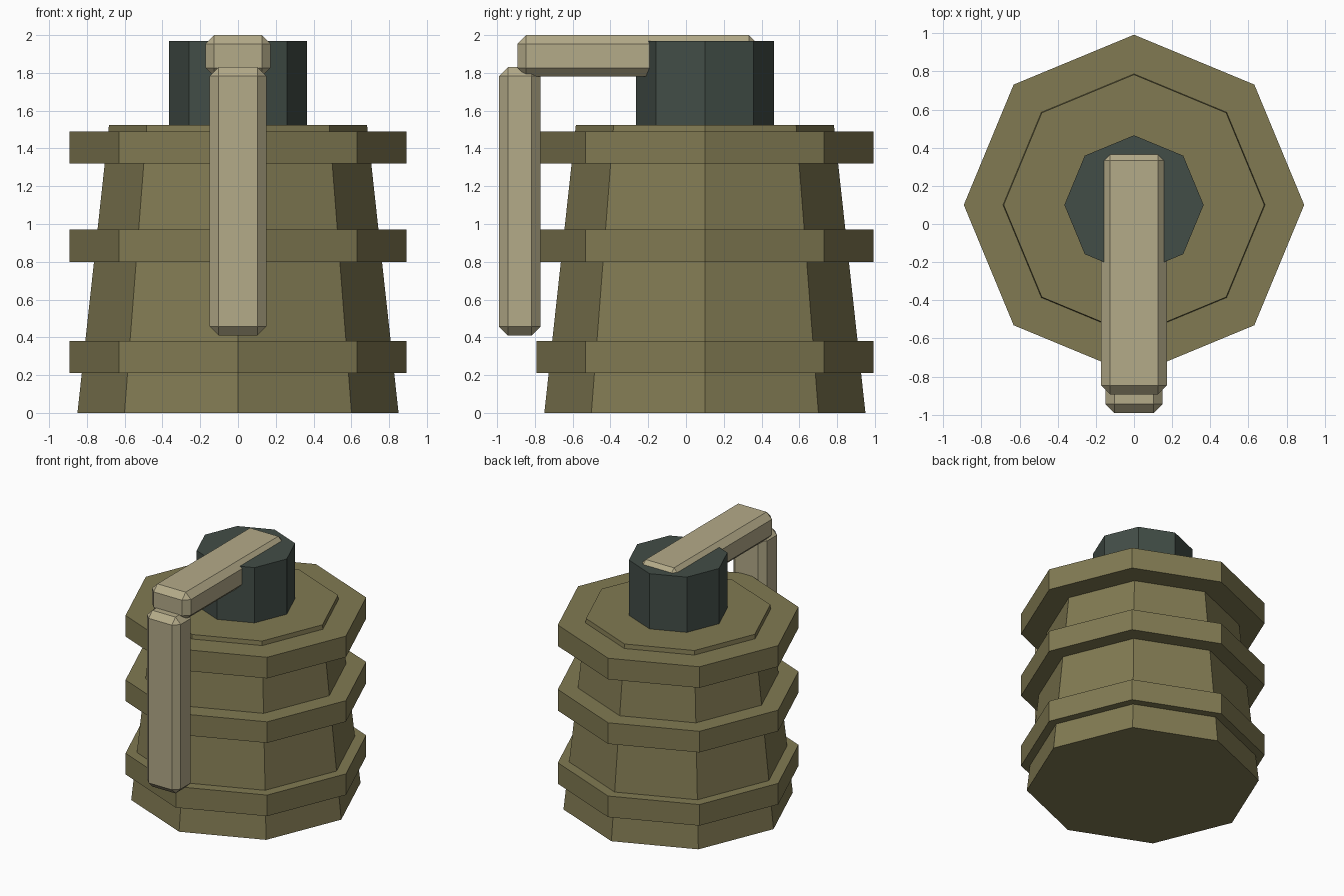
import bpy
import bmesh
from math import radians
from mathutils import Matrix, Vector

cube = bpy.data.objects.get("Cube")
if cube:
    bpy.data.objects.remove(cube, do_unlink=True)

AXIS_Y = 0.1  # the round parts share this centre line


def material(name, rgb):
    mat = bpy.data.materials.new(name)
    mat.use_nodes = True
    mat.diffuse_color = (*rgb, 1)
    mat.node_tree.nodes["Principled BSDF"].inputs["Base Color"].default_value = (*rgb, 1)
    return mat


olive = material("olive", (0.220, 0.195, 0.085))
dark_green = material("dark_green", (0.055, 0.075, 0.063))
tan = material("tan", (0.455, 0.405, 0.250))


def finish(bm, name, mat):
    mesh = bpy.data.meshes.new(name)
    bm.to_mesh(mesh)
    bm.free()
    mesh.materials.append(mat)
    obj = bpy.data.objects.new(name, mesh)
    bpy.context.collection.objects.link(obj)
    return obj


def octagon(name, r_low, r_high, z_low, z_high, mat):
    """Eight-sided drum with corners on the axes."""
    bm = bmesh.new()
    place = Matrix.Translation((0, AXIS_Y, (z_low + z_high) / 2))
    bmesh.ops.create_cone(bm, cap_ends=True, segments=8, radius1=r_low,
                          radius2=r_high, depth=z_high - z_low, matrix=place)
    return finish(bm, name, mat)


def bevelled_bar(name, low, high, bevel, mat):
    """Box between two corners with chamfered edges."""
    low, high = Vector(low), Vector(high)
    bm = bmesh.new()
    place = Matrix.Translation((low + high) / 2) @ Matrix.Diagonal((*(high - low), 1))
    bmesh.ops.create_cube(bm, size=1, matrix=place)
    obj = finish(bm, name, mat)
    mod = obj.modifiers.new("chamfer", "BEVEL")
    mod.width = bevel
    mod.segments = 1
    mod.limit_method = "ANGLE"
    mod.angle_limit = radians(30)
    return obj


# Tapered body and its three raised bands
octagon("body", 0.85, 0.683, 0, 1.525, olive)
for label, z in (("lower", 0.21), ("middle", 0.80), ("upper", 1.32)):
    octagon(label + "_band", 0.892, 0.892, z, z + 0.17, olive)

# Neck on top
octagon("neck", 0.365, 0.365, 1.50, 1.97, dark_green)

# Lever: arm across the neck and handle hanging in front
bevelled_bar("lever_arm", (-0.173, -0.893, 1.78), (0.173, 0.38, 2.0), 0.047, tan)
bevelled_bar("lever_handle", (-0.15, -0.99, 0.41), (0.15, -0.77, 1.83), 0.047, tan)
